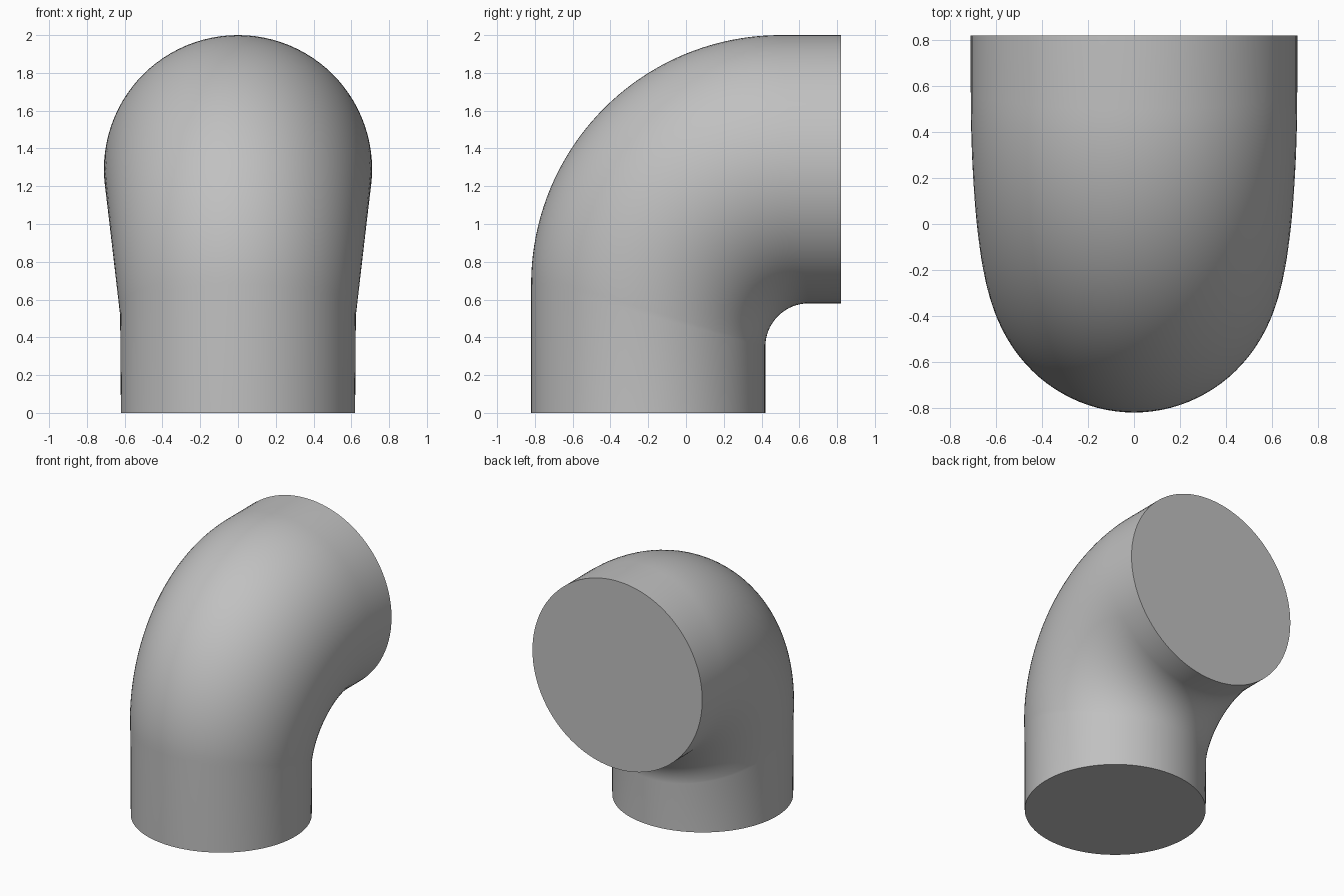
import bpy, bmesh
from math import sin, cos, pi, radians
from mathutils import Vector

if "Cube" in bpy.data.objects:
    bpy.data.objects.remove(bpy.data.objects["Cube"], do_unlink=True)

SIDES = 96
BEND_STEPS = 40


def make_material(name, color):
    mat = bpy.data.materials.new(name)
    mat.use_nodes = True
    mat.diffuse_color = color
    mat.node_tree.nodes["Principled BSDF"].inputs["Base Color"].default_value = color
    return mat


def arc_point(y, z, radius, t):
    return Vector((0, y - radius * cos(t), z + radius * sin(t)))


# Stations along the elbow: outer point, inner point, half width
stations = [(Vector((0, -0.82, 0)), Vector((0, 0.42, 0)), 0.62)]
for i in range(BEND_STEPS + 1):
    t = radians(90) * i / BEND_STEPS
    outer = arc_point(0.5, 0.68, 1.32, t)
    inner = arc_point(0.65, 0.35, 0.23, t)
    stations.append((outer, inner, 0.624 + 0.086 * sin(t)))
stations.append((Vector((0, 0.82, 2.0)), Vector((0, 0.82, 0.58)), 0.71))

# Loft elliptical rings through the stations
bm = bmesh.new()
rings = []
for outer, inner, width in stations:
    middle, half = (outer + inner) / 2, (outer - inner) / 2
    ring = []
    for k in range(SIDES):
        a = 2 * pi * k / SIDES
        ring.append(bm.verts.new(middle + half * cos(a) + Vector((width * sin(a), 0, 0))))
    rings.append(ring)
for low, high in zip(rings, rings[1:]):
    for k in range(SIDES):
        n = (k + 1) % SIDES
        bm.faces.new((low[k], low[n], high[n], high[k]))

# Flat end caps
bm.faces.new(rings[0])
bm.faces.new(rings[-1])
bmesh.ops.recalc_face_normals(bm, faces=bm.faces)

mesh = bpy.data.meshes.new("pipe_elbow")
bm.to_mesh(mesh)
bm.free()
mesh.materials.append(make_material("light grey", (0.53, 0.53, 0.53, 1)))
elbow = bpy.data.objects.new("pipe_elbow", mesh)
bpy.context.collection.objects.link(elbow)

# Smooth walls, crisp cap rims
bpy.ops.object.select_all(action="DESELECT")
elbow.select_set(True)
bpy.context.view_layer.objects.active = elbow
bpy.ops.object.shade_smooth_by_angle(angle=radians(35))
